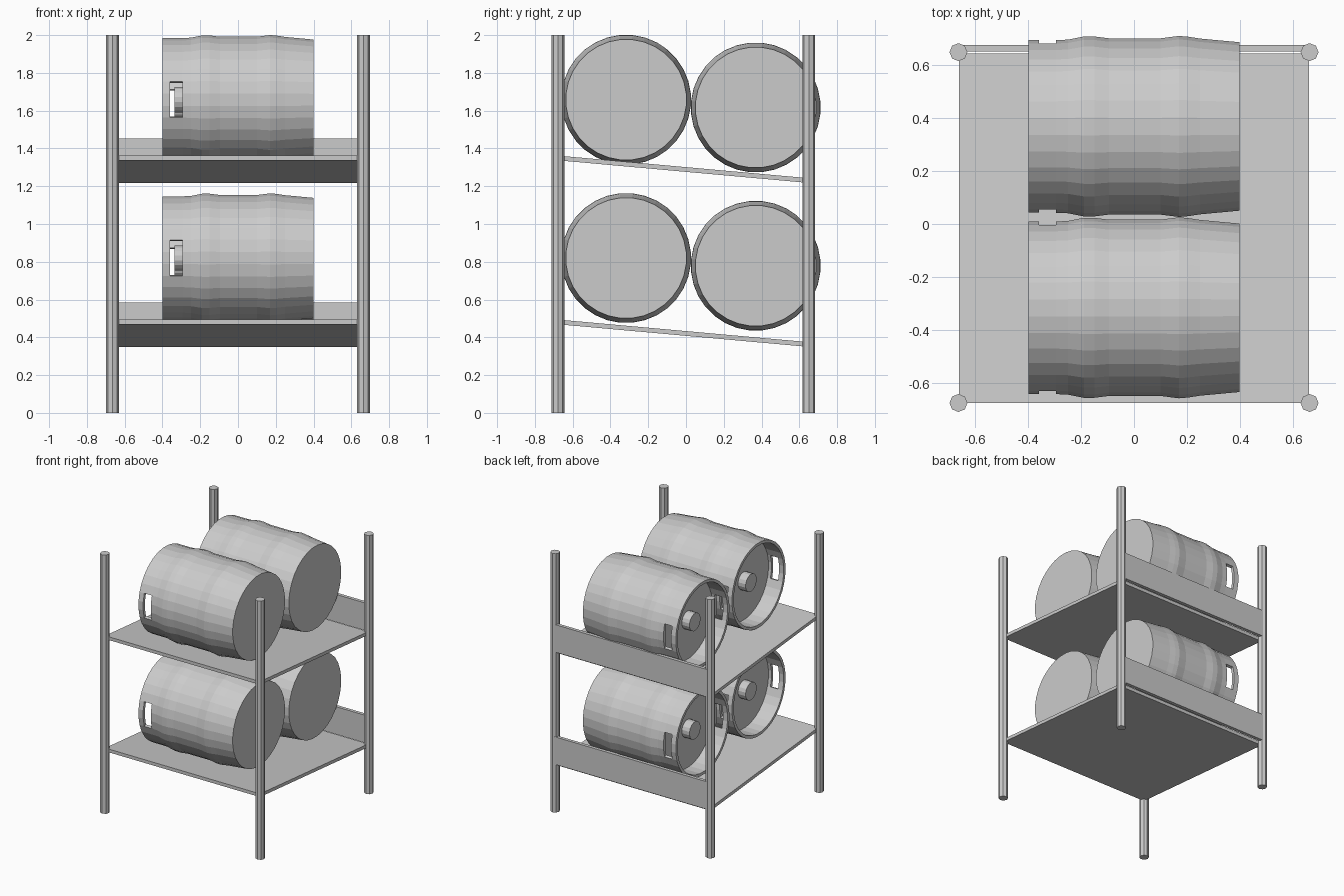
import bpy, bmesh, math

if "Cube" in bpy.data.objects:
    bpy.data.objects.remove(bpy.data.objects["Cube"])

SIDES = 32


def finish(bm, name, loc=(0, 0, 0)):
    bmesh.ops.recalc_face_normals(bm, faces=bm.faces)
    mesh = bpy.data.meshes.new(name)
    bm.to_mesh(mesh)
    bm.free()
    ob = bpy.data.objects.new(name, mesh)
    ob.location = loc
    bpy.context.collection.objects.link(ob)
    return ob


def prism_x(name, profile, half):
    """Extrude a (y, z) profile along x."""
    bm = bmesh.new()
    face = bm.faces.new([bm.verts.new((-half, y, z)) for y, z in profile])
    ext = bmesh.ops.extrude_face_region(bm, geom=[face])["geom"]
    bmesh.ops.translate(bm, vec=(2 * half, 0, 0),
                        verts=[v for v in ext if isinstance(v, bmesh.types.BMVert)])
    return finish(bm, name)


def lathe_x(profile, sides):
    """Revolve (x, r) points about x, capping both ends; returns bmesh and face bands."""
    bm = bmesh.new()
    rings = []
    for x, r in profile:
        ring = []
        for i in range(sides):
            a = 2 * math.pi * (i + 0.5) / sides
            ring.append(bm.verts.new((x, r * math.cos(a), r * math.sin(a))))
        rings.append(ring)
    bands = []
    for a, b in zip(rings, rings[1:]):
        bands.append([bm.faces.new((a[i], a[(i + 1) % sides], b[(i + 1) % sides], b[i]))
                      for i in range(sides)])
    bm.faces.new(rings[0])
    bm.faces.new(rings[-1])
    return bm, bands


# Keg body: flat base, two rolling hoops, open rim and recessed head
BODY = [(0.40, 0.32), (0.25, 0.334), (0.205, 0.341), (0.17, 0.344), (0.10, 0.335),
        (-0.095, 0.335), (-0.15, 0.342), (-0.19, 0.342), (-0.25, 0.330),
        (-0.295, 0.328), (-0.36, 0.328), (-0.40, 0.328),
        (-0.40, 0.306), (-0.36, 0.306), (-0.295, 0.306), (-0.27, 0.306)]
OUTER_BAND, INNER_BAND = 9, 13


def keg(name, y, z):
    bm, bands = lathe_x(BODY, SIDES)
    # Hand slots on the two sides of the rim
    for centre in (-1, SIDES // 2 - 1):
        ids = [(centre + k) % SIDES for k in (-1, 0, 1)]
        doomed = [bands[b][i] for b in (OUTER_BAND, INNER_BAND) for i in ids]
        bmesh.ops.delete(bm, geom=doomed, context='FACES')
        edges = [e for e in bm.edges if e.is_boundary]
        bmesh.ops.bridge_loops(bm, edges=edges)
    finish(bm, name + "_body", (0, y, z))
    # Valve in the middle of the head
    bm, _ = lathe_x([(-0.26, 0.068), (-0.335, 0.068)], 16)
    finish(bm, name + "_valve", (0, y, z))


# Four octagonal posts
for sx, side in ((-1, "left"), (1, "right")):
    for y, end in ((-0.677, "front"), (0.650, "back")):
        bm = bmesh.new()
        bmesh.ops.create_cone(bm, cap_ends=True, segments=8, radius1=0.034,
                              radius2=0.034, depth=2.0)
        finish(bm, f"{end}_{side}_post", (sx * 0.664, y, 1.0))

# Sloping shelves with a back stop board
for level, dz in (("upper", 0.0), ("lower", -0.868)):
    prism_x(level + "_shelf", [(-0.677, 1.362 + dz), (0.645, 1.243 + dz),
                               (0.643, 1.218 + dz), (-0.677, 1.337 + dz)], 0.662)
    prism_x(level + "_back_board", [(0.652, 1.24 + dz), (0.678, 1.24 + dz),
                                    (0.678, 1.453 + dz), (0.652, 1.453 + dz)], 0.662)

# Two kegs per shelf
for level, dz in (("upper", 0.0), ("lower", -0.838)):
    keg(level + "_front_keg", -0.317, 1.658 + dz)
    keg(level + "_back_keg", 0.369, 1.617 + dz)
